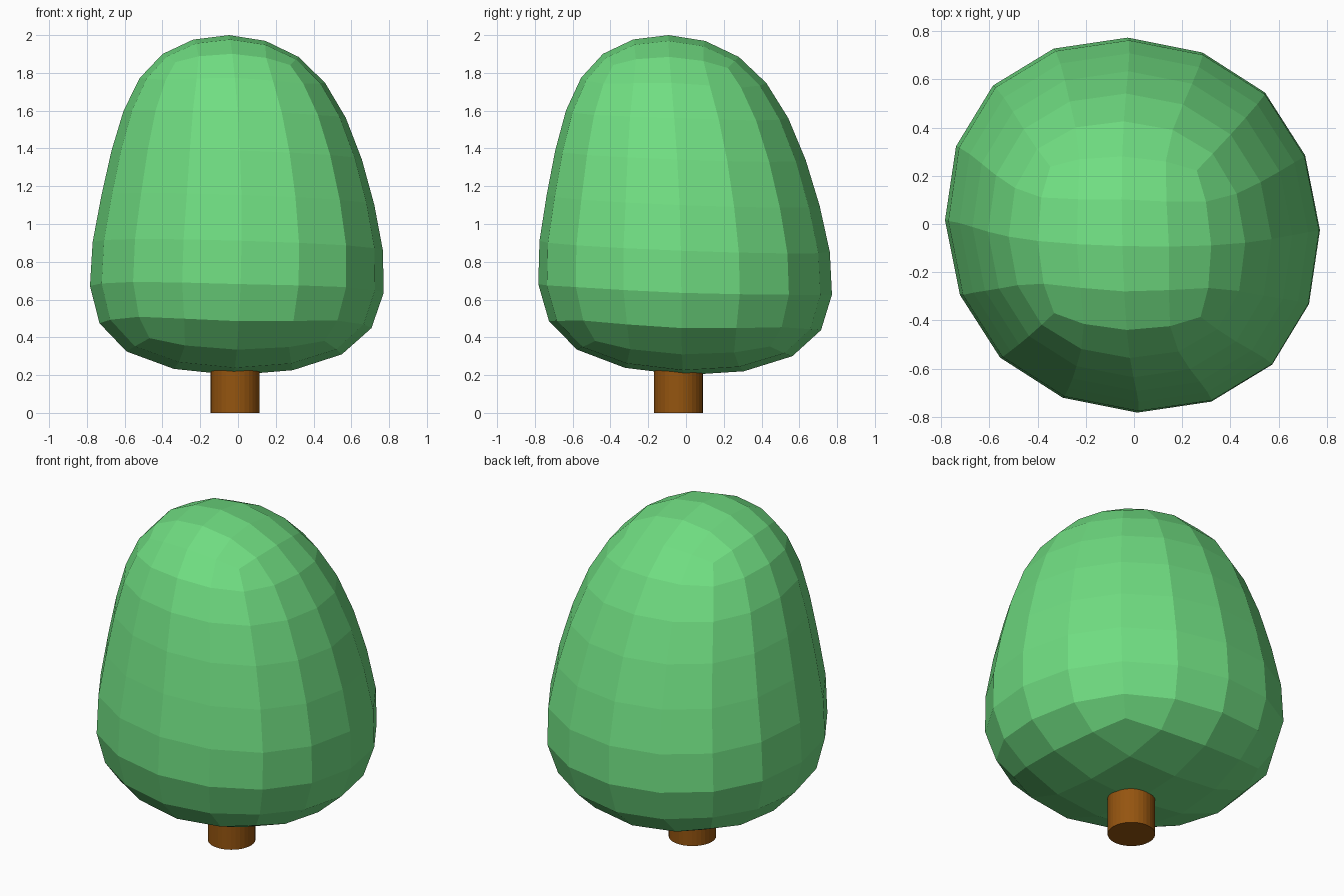
import bpy
from mathutils import Vector

if "Cube" in bpy.data.objects:
    bpy.data.objects.remove(bpy.data.objects["Cube"])


def material(name, rgb):
    m = bpy.data.materials.new(name)
    m.diffuse_color = (*rgb, 1.0)
    m.use_nodes = True
    m.node_tree.nodes["Principled BSDF"].inputs["Base Color"].default_value = m.diffuse_color
    return m


leaf_green = material("leaf green", (0.162, 0.73, 0.223))
bark_brown = material("bark brown", (0.30, 0.09, 0.005))

# Foliage: a slightly irregular three-ring box, rounded by subdivision
# each ring: half width, height, centre x, centre y, tilt along x, tilt along y
rings = [
    (0.983, 0.118, -0.03, -0.01, 0.002, 0.024),
    (0.810, 1.140, 0.02, 0.005, 0.040, 0.040),
    (0.506, 2.075, -0.054, -0.10, 0.002, 0.004),
]
corners = [(-1, -1), (1, -1), (1, 1), (-1, 1)]
SKEW = 0.026

verts = []
for w, z, cx, cy, tx, ty in rings:
    for sx, sy in corners:
        verts.append(Vector((cx + w * (sx - SKEW * sy),
                             cy + w * (sy - SKEW * sx),
                             z - tx * sx - ty * sy)))

faces = [(3, 2, 1, 0), (8, 9, 10, 11)]
for r in (0, 4):
    for i in range(4):
        j = (i + 1) % 4
        faces.append((r + i, r + j, r + 4 + j, r + 4 + i))

mesh = bpy.data.meshes.new("foliage")
mesh.from_pydata(verts, [], faces)
mesh.materials.append(leaf_green)
foliage = bpy.data.objects.new("foliage", mesh)
bpy.context.collection.objects.link(foliage)
sub = foliage.modifiers.new("rounding", 'SUBSURF')
sub.levels = sub.render_levels = 2

# Trunk: a plain cylinder reaching into the foliage
bpy.ops.mesh.primitive_cylinder_add(vertices=32, radius=0.13, depth=0.4,
                                    location=(-0.015, -0.04, 0.2))
trunk = bpy.context.object
trunk.name = "trunk"
trunk.data.materials.append(bark_brown)
